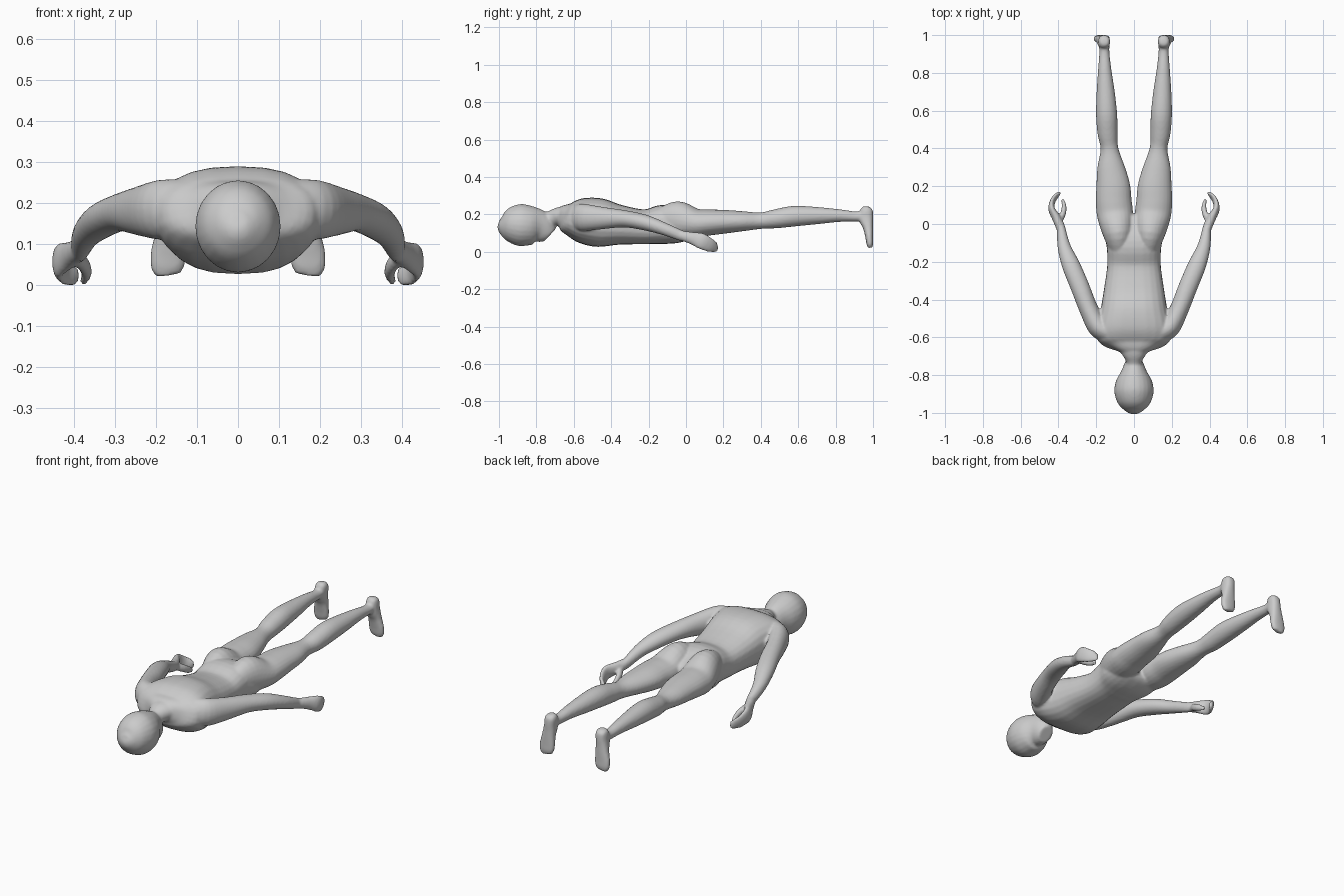
import bpy, bmesh, math
from mathutils import Vector

SIDES, STEPS = 24, 4
parts = []


def spline(rows):
    """Smoothly interpolate the ring table (Catmull-Rom)."""
    out, n = [], len(rows)
    for i in range(n - 1):
        a, b, c, d = (rows[max(i - 1, 0)], rows[i], rows[i + 1], rows[min(i + 2, n - 1)])
        for s in range(STEPS):
            t = s / STEPS
            out.append([0.5 * (2 * q + (r - p) * t + (2 * p - 5 * q + 4 * r - w) * t * t
                               + (3 * q - p - 3 * r + w) * t ** 3)
                        for p, q, r, w in zip(a, b, c, d)])
    out.append(list(rows[-1]))
    return out


def spow(v, e):
    return math.copysign(abs(v) ** e, v)


def loft(name, rows, power=2.0, mirror=False):
    """Skin rings (x, y, z, half width, half depth) set across their path."""
    rows = spline(rows)
    for sx in ((1, -1) if mirror else (1,)):
        bm, rings = bmesh.new(), []
        for i, (x, y, z, ru, rv) in enumerate(rows):
            t = (Vector(rows[min(i + 1, len(rows) - 1)][:3]) - Vector(rows[max(i - 1, 0)][:3])).normalized()
            u = Vector((1, 0, 0))
            u = (u - t * u.dot(t)).normalized()
            v = t.cross(u)
            ring = []
            for k in range(SIDES):
                a = 2 * math.pi * k / SIDES
                p = (Vector((x, y, z)) + u * ru * spow(math.cos(a), 2 / power)
                     + v * rv * spow(math.sin(a), 2 / power))
                ring.append(bm.verts.new((p.x * sx, p.y, p.z)))
            rings.append(ring)
        for r0, r1 in zip(rings, rings[1:]):
            for k in range(SIDES):
                j = (k + 1) % SIDES
                bm.faces.new((r0[k], r0[j], r1[j], r1[k]))
        bm.faces.new(rings[0])
        bm.faces.new(rings[-1])
        bmesh.ops.recalc_face_normals(bm, faces=bm.faces[:])
        me = bpy.data.meshes.new(name)
        bm.to_mesh(me)
        bm.free()
        ob = bpy.data.objects.new(name, me)
        bpy.context.collection.objects.link(ob)
        parts.append(ob)


# Head, crown towards -y and face down
loft("head", [(0, -1.0, .17, .02, .02), (0, -.985, .165, .05, .055), (0, -.95, .16, .085, .09),
              (0, -.89, .155, .104, .112), (0, -.83, .15, .095, .105), (0, -.78, .14, .066, .09),
              (0, -.745, .115, .05, .066), (0, -.728, .1, .04, .046)])
loft("neck", [(0, -.8, .17, .045, .05), (0, -.73, .185, .042, .043),
              (0, -.68, .2, .07, .05), (0, -.62, .2, .1, .06)])

# Torso, from shoulders to pelvis
loft("torso", [(0, -.69, .205, .05, .04), (0, -.66, .2, .11, .065), (0, -.625, .19, .185, .088),
               (0, -.56, .18, .2, .12), (0, -.46, .167, .178, .13), (0, -.35, .155, .16, .106),
               (0, -.22, .145, .142, .093), (0, -.12, .158, .145, .105), (0, -.04, .15, .162, .092),
               (0, .03, .15, .15, .065), (0, .05, .15, .1, .045)], power=2.5)

# Legs, starting inside the buttocks
loft("leg", [(.075, -.15, .18, .05, .06), (.085, -.05, .185, .08, .097), (.1, .05, .165, .096, .078),
             (.107, .12, .168, .095, .07), (.11, .2, .172, .09, .064), (.122, .3, .175, .073, .054),
             (.13, .4, .178, .047, .044), (.14, .48, .188, .053, .051), (.145, .58, .202, .056, .055),
             (.15, .7, .205, .048, .046), (.155, .82, .205, .035, .034), (.157, .91, .2, .027, .027),
             (.158, .965, .205, .03, .03)], mirror=True)

# Feet, toes pointing down
loft("foot", [(.157, .968, .254, .016, .014), (.157, .966, .238, .03, .032), (.16, .963, .19, .032, .038),
              (.165, .974, .14, .036, .027), (.17, .98, .09, .043, .021), (.172, .983, .055, .041, .018),
              (.17, .984, .035, .03, .012)], power=2.4, mirror=True)

# Arms and curled mitten hands
loft("arm", [(.14, -.58, .2, .05, .07), (.19, -.545, .195, .055, .073), (.24, -.45, .192, .05, .06),
             (.287, -.33, .188, .05, .046), (.333, -.22, .168, .048, .042), (.37, -.12, .135, .035, .034),
             (.386, -.02, .096, .022, .028), (.395, .01, .09, .02, .026)], mirror=True)
loft("hand", [(.388, -.03, .1, .02, .025), (.41, .03, .085, .023, .033), (.437, .08, .07, .017, .043),
              (.428, .125, .048, .013, .038), (.405, .155, .036, .011, .03),
              (.39, .168, .035, .007, .018)], mirror=True)
loft("thumb", [(.398, .01, .085, .015, .02), (.377, .05, .062, .015, .02),
               (.37, .09, .04, .013, .018), (.378, .13, .02, .008, .012)], mirror=True)

# Fuse everything into one smooth skin
for ob in parts:
    ob.select_set(True)
body = parts[0]
bpy.context.view_layer.objects.active = body
bpy.ops.object.join()
body.name = "body"
rm = body.modifiers.new("fuse", 'REMESH')
rm.mode = 'VOXEL'
rm.voxel_size = 0.007
rm.use_smooth_shade = True
sm = body.modifiers.new("soften", 'SMOOTH')
sm.factor, sm.iterations = 0.5, 4
for m in ("fuse", "soften"):
    bpy.ops.object.modifier_apply(modifier=m)
bpy.ops.object.shade_smooth()

# Rest exactly on the floor
low = min(v.co.z for v in body.data.vertices)
for v in body.data.vertices:
    v.co.z -= low
